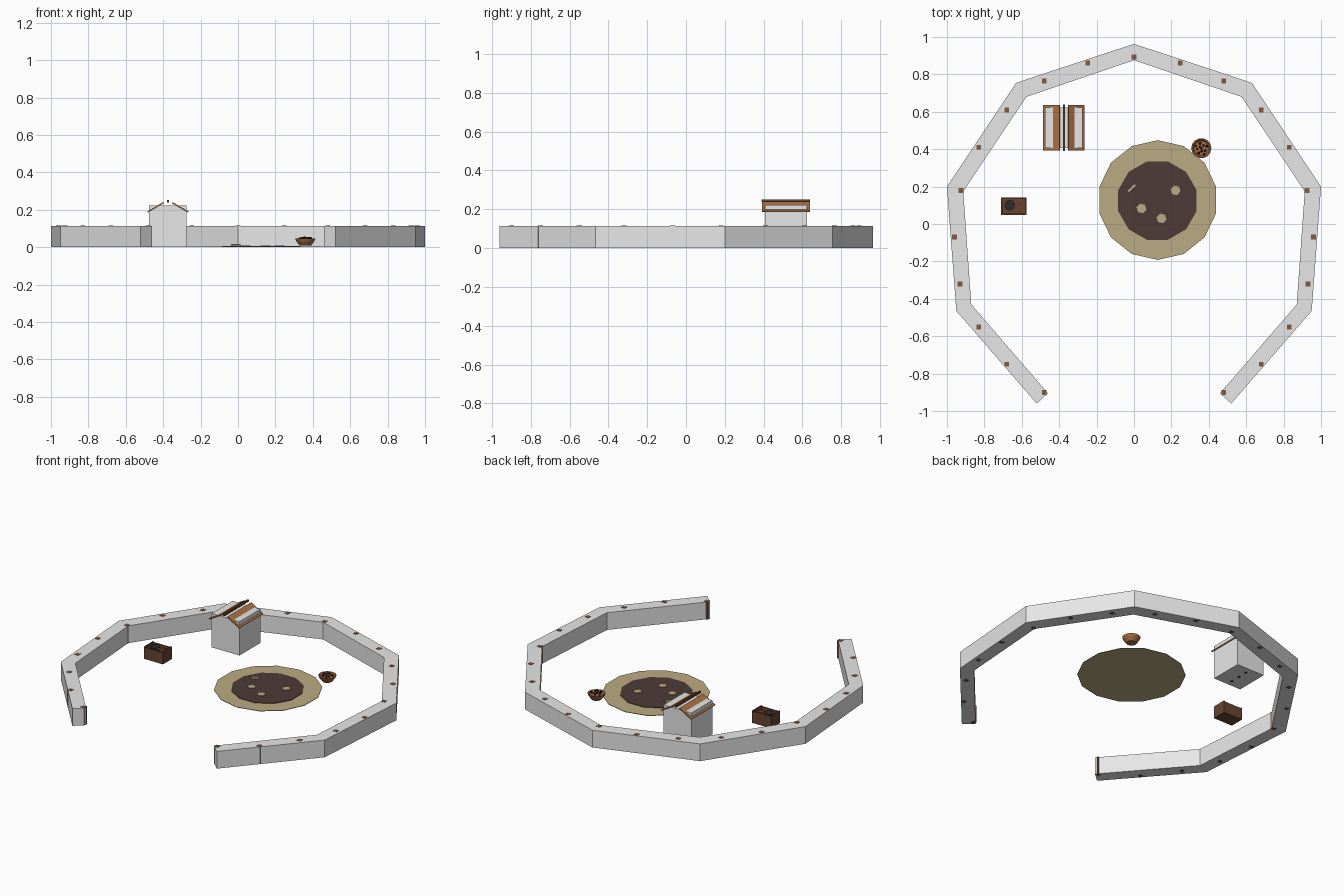
import bpy, bmesh, math, random
from mathutils import Matrix, Vector

cube = bpy.data.objects.get("Cube")
if cube:
    bpy.data.objects.remove(cube)
random.seed(4)


def material(name, r, g, b):
    m = bpy.data.materials.new(name)
    m.use_nodes = True
    m.diffuse_color = (r, g, b, 1)
    m.node_tree.nodes["Principled BSDF"].inputs["Base Color"].default_value = (r, g, b, 1)
    return m


PLASTER = material("pale plaster", 0.8, 0.8, 0.8)
SAND = material("sand", 0.5, 0.41, 0.23)
EARTH = material("dark earth", 0.075, 0.044, 0.038)
POST = material("post wood", 0.22, 0.1, 0.05)
ROOF = material("roof wood", 0.42, 0.17, 0.06)
CRATE = material("crate wood", 0.14, 0.06, 0.03)
CLAY = material("clay", 0.38, 0.15, 0.06)
COAL = material("coal", 0.03, 0.027, 0.025)


def finish(name, bm, mat):
    bmesh.ops.recalc_face_normals(bm, faces=bm.faces)
    me = bpy.data.meshes.new(name)
    bm.to_mesh(me)
    bm.free()
    me.materials.append(mat)
    ob = bpy.data.objects.new(name, me)
    bpy.context.collection.objects.link(ob)
    return ob


def box(name, centre, size, mat, rot=Matrix()):
    bm = bmesh.new()
    bmesh.ops.create_cube(bm, size=1, matrix=Matrix.Translation(centre) @ rot @ Matrix.Diagonal((*size, 1)))
    return finish(name, bm, mat)


def disc(name, x, y, z0, z1, radius, sides, mat, turn=0.0):
    bm = bmesh.new()
    bmesh.ops.create_cone(bm, cap_ends=True, segments=sides, radius1=radius, radius2=radius, depth=z1 - z0,
                          matrix=Matrix.Translation((x, y, (z0 + z1) / 2)) @ Matrix.Rotation(turn, 4, "Z"))
    return finish(name, bm, mat)


# Enclosure wall: mirrored outer and inner outlines, joined section by section
outer = [(0.52, -0.96), (0.95, -0.465), (1.0, 0.2), (0.63, 0.755), (0, 0.963)]
inner = [(0.46, -0.905), (0.87, -0.43), (0.913, 0.175), (0.575, 0.68), (0, 0.876)]
mirror = lambda pts: pts + [(-x, y) for x, y in reversed(pts[:-1])]
bm = bmesh.new()
rings = []
for (ox, oy), (ix, iy) in zip(mirror(outer), mirror(inner)):
    corners = [(ox, oy, 0.001), (ox, oy, 0.113), (ix, iy, 0.113), (ix, iy, 0.001)]
    rings.append([bm.verts.new(c) for c in corners])
for a, b in zip(rings, rings[1:]):
    for k in range(4):
        j = (k + 1) % 4
        bm.faces.new((a[k], a[j], b[j], b[k]))
bm.faces.new(rings[0])
bm.faces.new(rings[-1])
finish("enclosure_wall", bm, PLASTER)

# Posts sunk through the wall
posts = [(0.48, -0.9), (0.68, -0.75), (0.83, -0.55), (0.93, -0.32), (0.96, -0.07), (0.925, 0.18),
         (0.83, 0.41), (0.68, 0.61), (0.48, 0.765), (0.247, 0.86), (0, 0.892)]
for i, (x, y) in enumerate(mirror(posts)):
    box(f"wall_post_{i}", (x, y, 0.0575), (0.026, 0.026, 0.115), POST)

# Sandy ground with the dug pit and its stones
disc("sand_ground", 0.127, 0.128, 0, 0.003, 0.32, 14, SAND)
disc("earth_pit", 0.125, 0.125, 0.001, 0.006, 0.217, 12, EARTH, math.pi / 12)
for i, (x, y) in enumerate([(0.04, 0.083), (0.147, 0.03), (0.222, 0.18)]):
    disc(f"pit_stone_{i}", x, y, 0.004, 0.01, 0.027, 6, SAND, 0.3)
box("pit_stick", (-0.012, 0.192, 0.011), (0.055, 0.016, 0.012), SAND, Matrix.Rotation(0.75, 4, "Z"))

# Shelter: plain block with two roof boards and a ridge pole
HX, HY = -0.375, 0.515
box("shelter_body", (HX, HY, 0.112), (0.2, 0.215, 0.22), PLASTER)
for side, word in ((1, "left"), (-1, "right")):
    box(f"roof_board_{word}", (HX + side * 0.066, HY, 0.213), (0.1, 0.245, 0.007), ROOF,
        Matrix.Rotation(side * math.radians(30), 4, "Y"))
box("ridge_pole", (HX, HY, 0.245), (0.01, 0.25, 0.012), CRATE)
for i in (-1, 0, 1):
    disc(f"shelter_peg_{i + 2}", HX, HY + i * 0.065, 0, 0.006, 0.009, 8, COAL)

# Open crate holding a bowl of coal and a stick
CX, CY = -0.643, 0.095
box("crate_floor", (CX, CY, 0.025), (0.13, 0.085, 0.05), CRATE)
for s, word in ((1, "left"), (-1, "right")):
    box(f"crate_end_{word}", (CX + s * 0.0645, CY, 0.041), (0.008, 0.092, 0.08), CRATE)
for s, word in ((1, "back"), (-1, "front")):
    box(f"crate_side_{word}", (CX, CY + s * 0.042, 0.039), (0.137, 0.008, 0.076), CRATE)
disc("crate_pot", -0.664, 0.1, 0.045, 0.076, 0.028, 12, COAL)
box("crate_stick", (-0.618, 0.1, 0.07), (0.07, 0.008, 0.008), ROOF, Matrix.Rotation(0.45, 4, "Z"))

# Clay bowl: spun profile, open at the top
BX, BY = 0.36, 0.405
profile = [(0, 0.008), (0.03, 0.008), (0.047, 0.03), (0.054, 0.046), (0.047, 0.046), (0.04, 0.036), (0, 0.036)]
bm = bmesh.new()
verts = [bm.verts.new((BX + r, BY, z)) for r, z in profile]
edges = [bm.edges.new(pair) for pair in zip(verts, verts[1:])]
bmesh.ops.spin(bm, geom=verts + edges, cent=(BX, BY, 0), axis=(0, 0, 1), angle=math.tau, steps=14)
bmesh.ops.remove_doubles(bm, verts=bm.verts, dist=0.0005)
finish("clay_bowl", bm, CLAY)

# Lumps heaped in the bowl
for i in range(11):
    angle, reach = i * 2.4, 0.011 * math.sqrt(i)
    spot = Vector((BX + reach * math.cos(angle), BY + reach * math.sin(angle), 0.052 - reach * 0.15))
    bm = bmesh.new()
    bmesh.ops.create_icosphere(bm, subdivisions=1, radius=random.uniform(0.006, 0.009),
                               matrix=Matrix.Translation(spot))
    finish(f"bowl_lump_{i}", bm, COAL if i % 3 else CRATE)
